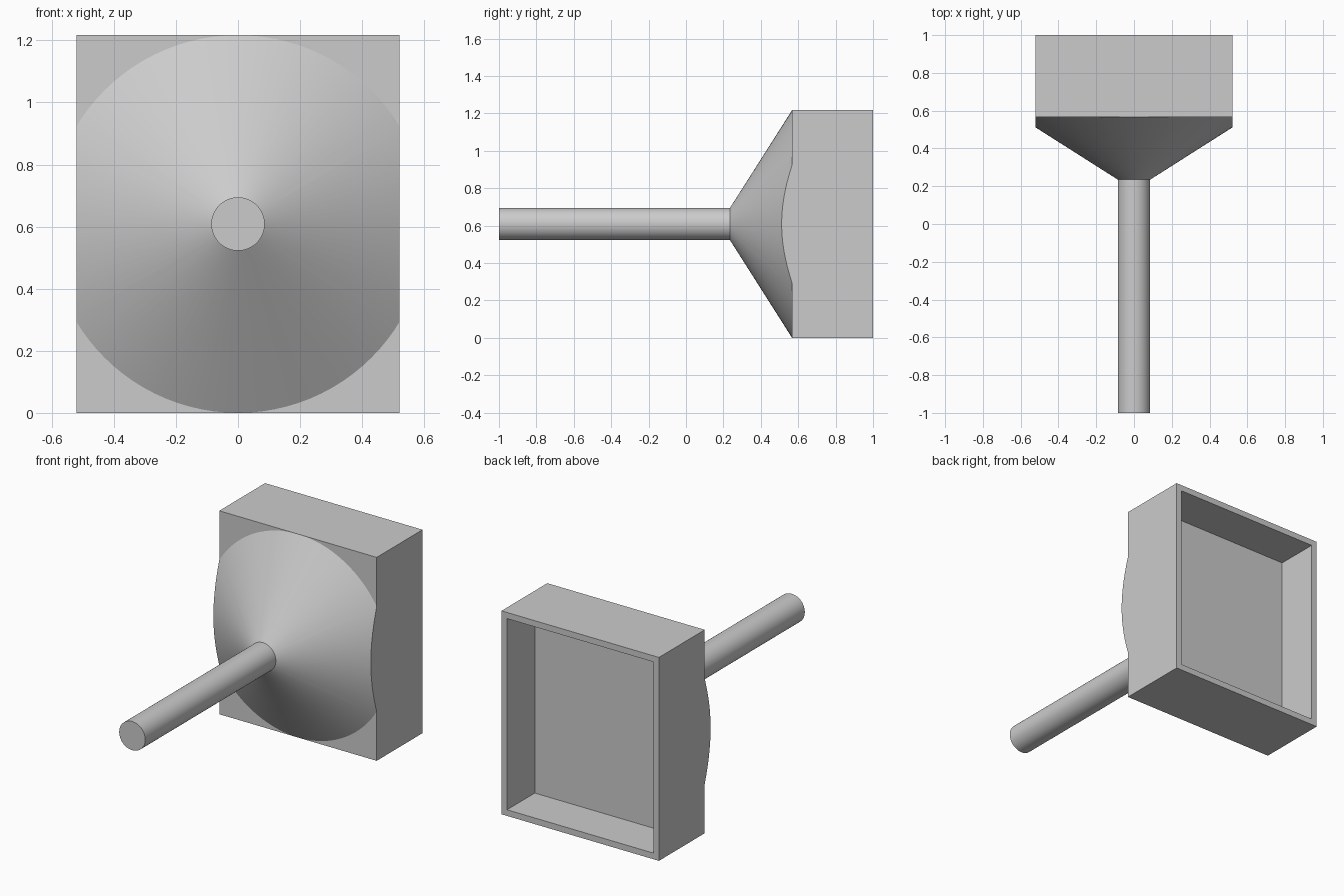
import bpy, bmesh, math
from mathutils import Matrix, Vector

cube = bpy.data.objects.get("Cube")
if cube:
    bpy.data.objects.remove(cube, do_unlink=True)

HALF_W, HEIGHT = 0.521, 1.217        # box half width and height
MID_Z = HEIGHT / 2
ROD_R, FLARE_R = 0.086, HEIGHT / 2
ROD_Y, FLARE_Y, BOX_Y, BACK_Y = -1.0, 0.235, 0.567, 1.0
RIM, RECESS = 0.052, 0.262           # wall thickness and pocket depth

grey = bpy.data.materials.new("plain grey")
grey.use_nodes = True
COLOUR = (0.6, 0.6, 0.6, 1)
grey.diffuse_color = COLOUR
grey.node_tree.nodes["Principled BSDF"].inputs["Base Color"].default_value = COLOUR


def finish(bm, name, smooth=False):
    """Turn the bmesh into a named object."""
    bmesh.ops.recalc_face_normals(bm, faces=bm.faces)
    mesh = bpy.data.meshes.new(name)
    bm.to_mesh(mesh)
    bm.free()
    mesh.materials.append(grey)
    obj = bpy.data.objects.new(name, mesh)
    bpy.context.collection.objects.link(obj)
    if smooth:
        bpy.ops.object.select_all(action='DESELECT')
        obj.select_set(True)
        bpy.context.view_layer.objects.active = obj
        bpy.ops.object.shade_smooth_by_angle(angle=math.radians(25))
    return obj


def frustum(y0, y1, r0, r1):
    """Capped round section running along y from y0 to y1."""
    bm = bmesh.new()
    bmesh.ops.create_cone(bm, cap_ends=True, segments=96, radius1=r0, radius2=r1, depth=y1 - y0)
    place = Matrix.Translation((0, (y0 + y1) / 2, MID_Z)) @ Matrix.Rotation(-math.pi / 2, 4, 'X')
    bmesh.ops.transform(bm, matrix=place, verts=bm.verts)
    return bm


# Round handle
finish(frustum(ROD_Y, FLARE_Y, ROD_R, ROD_R), "handle", True)

# Conical flare, trimmed flush with the box sides
bm = frustum(FLARE_Y, BOX_Y, ROD_R, FLARE_R)
for side in (-1, 1):
    cut = bmesh.ops.bisect_plane(
        bm, geom=bm.verts[:] + bm.edges[:] + bm.faces[:], dist=1e-5,
        plane_co=(side * HALF_W, 0, 0), plane_no=(side, 0, 0), clear_outer=True)
    rim_edges = [e for e in cut["geom_cut"] if isinstance(e, bmesh.types.BMEdge)]
    bmesh.ops.edgenet_fill(bm, edges=rim_edges)
finish(bm, "conical_flare", True)

# Box with a pocket sunk into its back face
bm = bmesh.new()
bmesh.ops.create_cube(bm, size=1)
bmesh.ops.scale(bm, vec=(2 * HALF_W, BACK_Y - BOX_Y, HEIGHT), verts=bm.verts)
bmesh.ops.translate(bm, vec=(0, (BOX_Y + BACK_Y) / 2, MID_Z), verts=bm.verts)
bm.normal_update()
back = max(bm.faces, key=lambda f: f.calc_center_median().y)
bmesh.ops.inset_region(bm, faces=[back], thickness=RIM)
floor = bmesh.ops.extrude_discrete_faces(bm, faces=[back])["faces"][0]
bmesh.ops.translate(bm, vec=Vector((0, -RECESS, 0)), verts=floor.verts)
finish(bm, "hollow_box")
